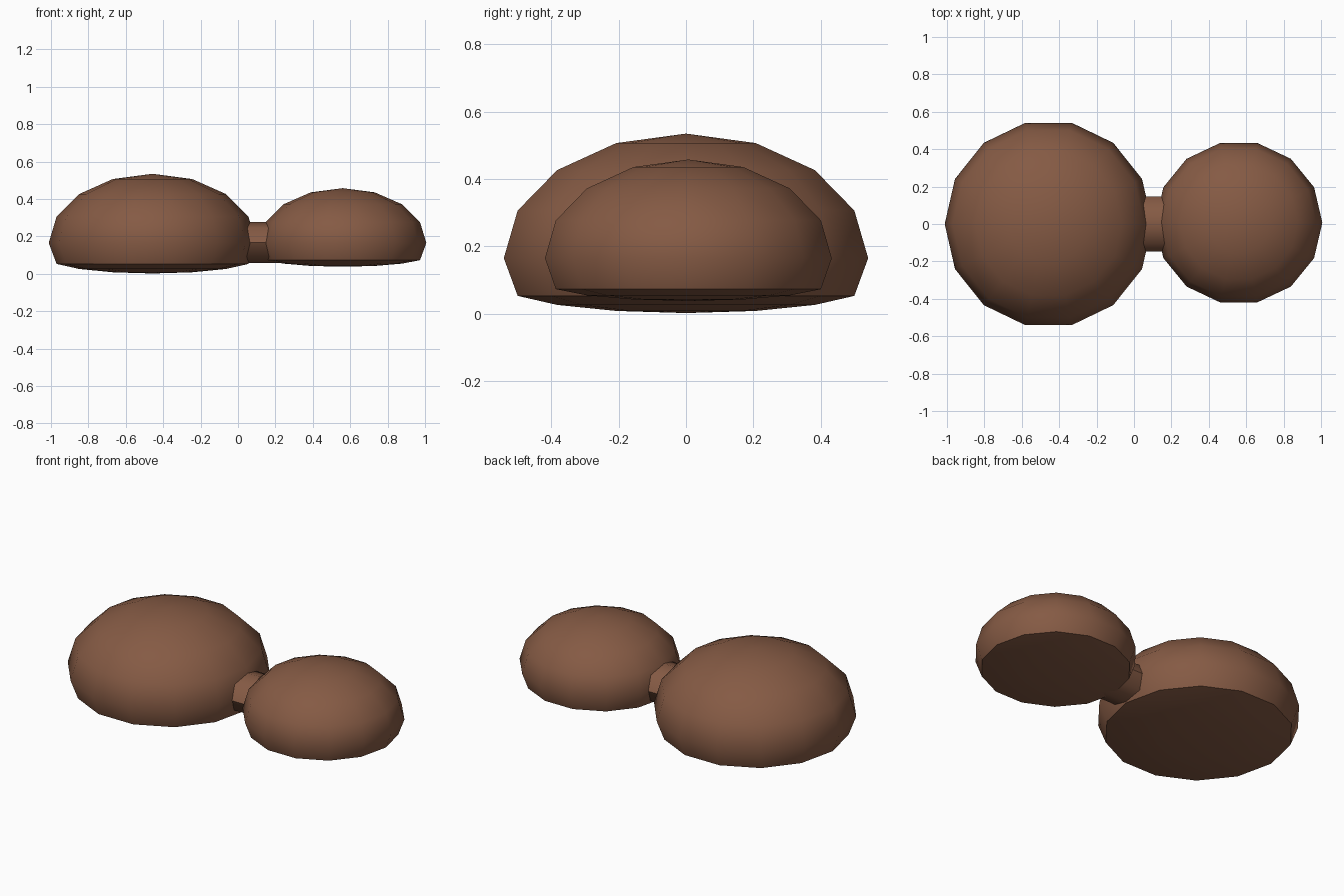
import bpy, bmesh, math
from mathutils import Matrix, Vector

if "Cube" in bpy.data.objects:
    bpy.data.objects.remove(bpy.data.objects["Cube"])

brown = bpy.data.materials.new("brown")
brown.diffuse_color = (0.235, 0.103, 0.058, 1)
brown.use_nodes = True
brown.node_tree.nodes["Principled BSDF"].inputs["Base Color"].default_value = brown.diffuse_color

MID = 0.165  # height of the widest ring


def finish(bm, name, angle):
    bmesh.ops.recalc_face_normals(bm, faces=bm.faces)
    me = bpy.data.meshes.new(name)
    bm.to_mesh(me)
    bm.free()
    ob = bpy.data.objects.new(name, me)
    bpy.context.collection.objects.link(ob)
    me.materials.append(brown)
    bpy.ops.object.select_all(action='DESELECT')
    ob.select_set(True)
    bpy.context.view_layer.objects.active = ob
    bpy.ops.object.shade_smooth_by_angle(angle=math.radians(angle))
    return ob


def dome(name, x, y, rx, ry, top, rim, bottom):
    """14 x 8 ball whose underside is pressed into a shallow cap."""
    bm = bmesh.new()
    bmesh.ops.create_uvsphere(bm, u_segments=14, v_segments=8, radius=1,
                              matrix=Matrix.Rotation(math.pi / 2, 4, 'Z'))
    low = math.sin(math.radians(22.5))
    for v in bm.verts:
        z = v.co.z
        if z < -0.1:
            z = rim + (bottom - rim) * (-z - low) / (1 - low)
        else:
            z = MID + z * (top - MID)
        v.co = Vector((x + v.co.x * rx, y + v.co.y * ry, z))
    return finish(bm, name, 40)


# The two domes
dome("large_dome", -0.457, 0.0, 0.555, 0.555, 0.535, 0.053, 0.002)
dome("small_dome", 0.56, 0.007, 0.447, 0.437, 0.458, 0.073, 0.038)

# Eight-sided neck joining them
bm = bmesh.new()
bmesh.ops.create_cone(bm, cap_ends=True, segments=8, radius1=1, radius2=1, depth=1)
for v in bm.verts:
    a, b, c = v.co
    v.co = Vector((0.11 + c * 0.26, a * 0.147, 0.168 + b * 0.109))
finish(bm, "neck", 50)
